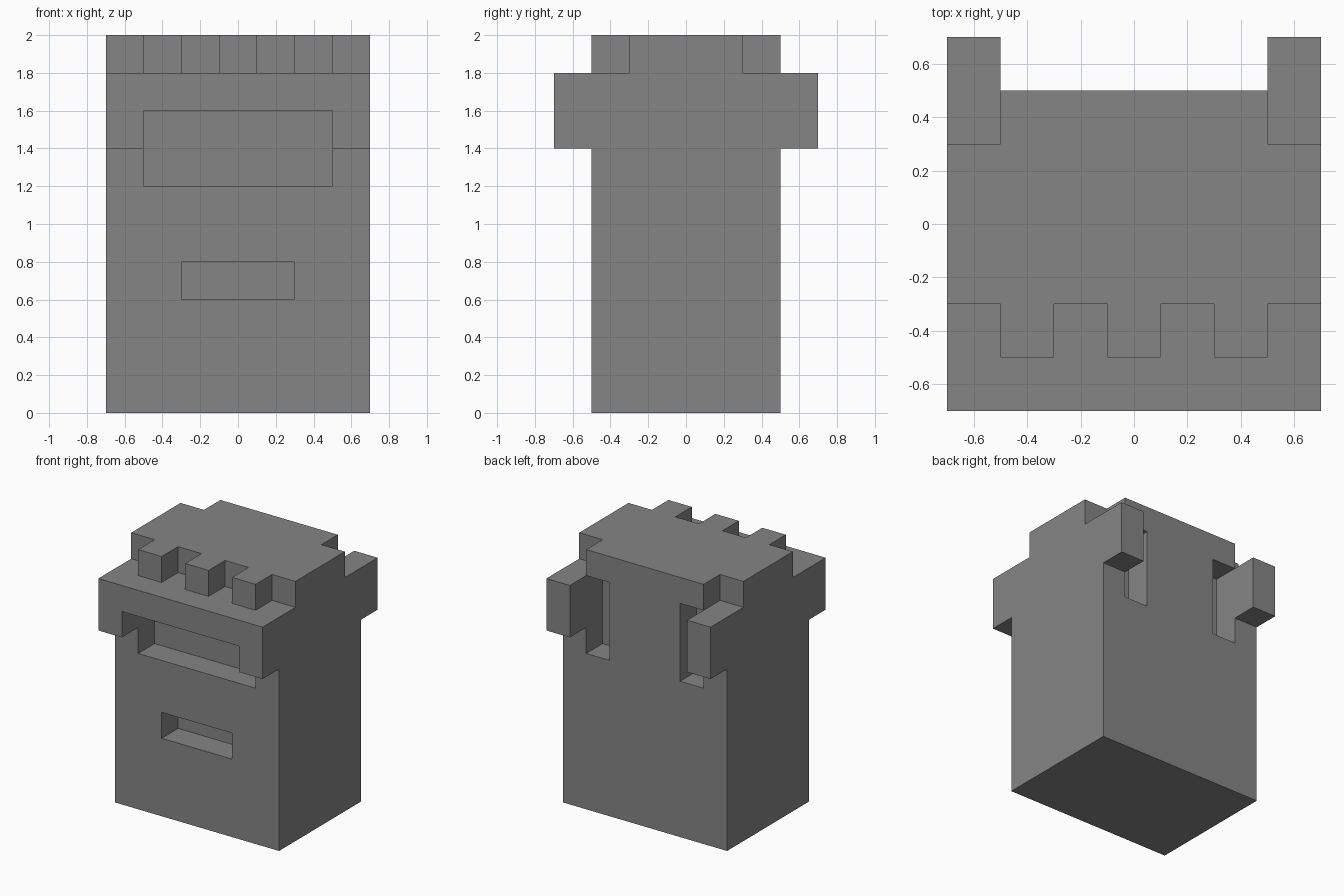
import bpy
import bmesh
import math

if "Cube" in bpy.data.objects:
    bpy.data.objects.remove(bpy.data.objects["Cube"], do_unlink=True)

grey = bpy.data.materials.new("stone grey")
grey.use_nodes = True
colour = (0.235, 0.235, 0.235, 1)
grey.diffuse_color = colour
grey.node_tree.nodes["Principled BSDF"].inputs["Base Color"].default_value = colour


def block(name, x, y, z):
    """Axis-aligned box given its extent along each axis."""
    mesh = bpy.data.meshes.new(name)
    bm = bmesh.new()
    bmesh.ops.create_cube(bm, size=1)
    for v in bm.verts:
        v.co = [lo + (c + 0.5) * (hi - lo) for c, (lo, hi) in zip(v.co, (x, y, z))]
    bm.to_mesh(mesh)
    bm.free()
    mesh.materials.append(grey)
    obj = bpy.data.objects.new(name, mesh)
    bpy.context.collection.objects.link(obj)
    return obj


def mirrored_pair(name, x, y, z):
    return [block(name + "_left", x, y, z),
            block(name + "_right", (-x[1], -x[0]), y, z)]


# Main tower
tower = block("tower", (-0.7, 0.7), (-0.5, 0.5), (0, 1.8))

# Overhanging front brim, rear lugs and the stepped, toothed crown
additions = [
    block("front_brim", (-0.7, 0.7), (-0.7, -0.4), (1.4, 1.8)),
    block("crown", (-0.7, 0.7), (-0.3, 0.3), (1.7, 2)),
    block("crown_back", (-0.5, 0.5), (0.2, 0.5), (1.7, 2)),
]
for i in (-1, 0, 1):
    mid = i * 0.4
    additions.append(block("crown_tooth", (mid - 0.1, mid + 0.1), (-0.5, -0.2), (1.7, 2)))
additions += mirrored_pair("rear_lug", (0.5, 0.7), (0.4, 0.7), (1.4, 1.8))

# Recesses: wide visor, mouth slot and two rear slots
cutters = [
    block("visor_recess", (-0.5, 0.5), (-0.8, -0.3), (1.2, 1.6)),
    block("mouth_recess", (-0.3, 0.3), (-0.6, -0.3), (0.6, 0.8)),
]
cutters += mirrored_pair("rear_slot", (0.3, 0.5), (0.3, 0.8), (1.2, 1.8))

helpers = additions + cutters
for helper in helpers:
    helper.hide_render = True
    mod = tower.modifiers.new(helper.name, "BOOLEAN")
    mod.operation = "UNION" if helper in additions else "DIFFERENCE"
    mod.solver = "EXACT"
    mod.object = helper

# Merge coplanar faces into clean planes
clean = tower.modifiers.new("planar_cleanup", "DECIMATE")
clean.decimate_type = "DISSOLVE"
clean.angle_limit = math.radians(1)

# Bake the assembled shell and discard the helper blocks
bpy.context.view_layer.update()
depsgraph = bpy.context.evaluated_depsgraph_get()
shell = bpy.data.meshes.new_from_object(tower.evaluated_get(depsgraph))
tower.modifiers.clear()
tower.data = shell
for helper in helpers:
    bpy.data.objects.remove(helper, do_unlink=True)
